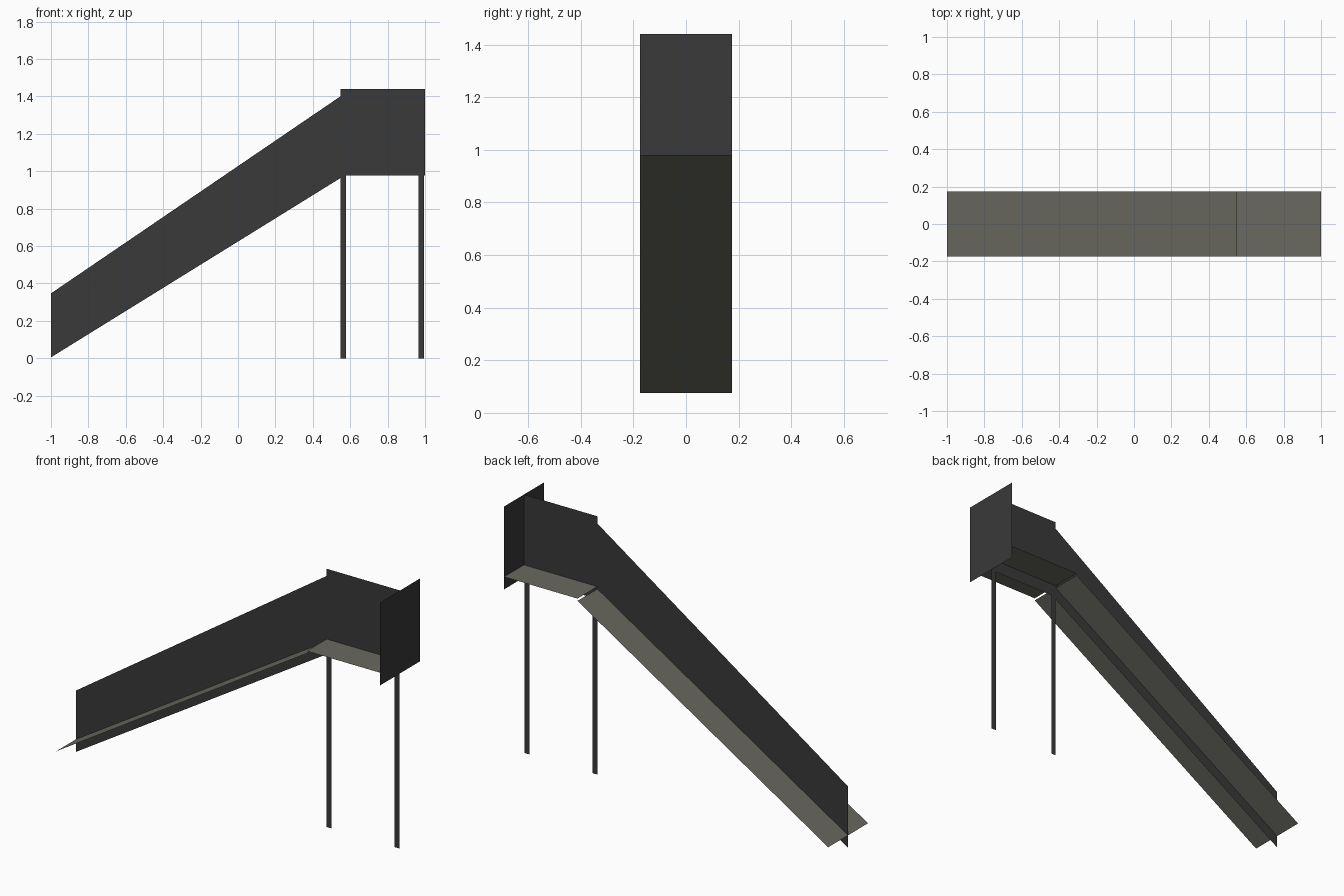
import bpy

cube = bpy.data.objects.get("Cube")
if cube:
    bpy.data.objects.remove(cube, do_unlink=True)


def make_material(name, rgb):
    mat = bpy.data.materials.new(name)
    mat.use_nodes = True
    color = (*rgb, 1.0)
    mat.diffuse_color = color
    mat.node_tree.nodes["Principled BSDF"].inputs["Base Color"].default_value = color
    return mat


dark_grey = make_material("dark grey", (0.041, 0.041, 0.041))
olive_grey = make_material("olive grey", (0.142, 0.142, 0.118))


def sheet(name, corners, mat):
    """A single flat face through the given corners."""
    mesh = bpy.data.meshes.new(name)
    mesh.from_pydata(corners, [], [tuple(range(len(corners)))])
    mesh.materials.append(mat)
    obj = bpy.data.objects.new(name, mesh)
    bpy.context.collection.objects.link(obj)
    return obj


def upright(name, profile):
    """A sheet standing on the centre line, drawn as an x-z outline."""
    return sheet(name, [(x, 0, z) for x, z in profile], dark_grey)


def deck(name, x0, z0, x1, z1):
    """A full-width floor sheet running from one height to another."""
    w = HALF_WIDTH
    return sheet(name, [(x0, -w, z0), (x1, -w, z1), (x1, w, z1), (x0, w, z0)],
                 olive_grey)


HALF_WIDTH = 0.175
LOW, JOINT, END = -1.0, 0.547, 1.0
BASE, TOP = 0.978, 1.44

# Central upright panels along the ramp and the platform
upright("ramp_panel", [(LOW, 0.005), (JOINT, 0.963), (JOINT, 1.4), (LOW, 0.347)])
upright("platform_panel", [(JOINT, BASE), (END, BASE), (END, TOP), (JOINT, TOP)])

# Floors
deck("ramp_floor", LOW, 0.075, JOINT, 1.035)
deck("platform_floor", JOINT, 1.048, END, 1.048)

# End wall
w = HALF_WIDTH
sheet("end_wall", [(END, -w, BASE), (END, w, BASE), (END, w, TOP), (END, -w, TOP)],
      dark_grey)

# Flat support legs
for name, x in (("inner_leg", JOINT), ("outer_leg", 0.965)):
    upright(name, [(x, 0), (x + 0.03, 0), (x + 0.03, BASE), (x, BASE)])
